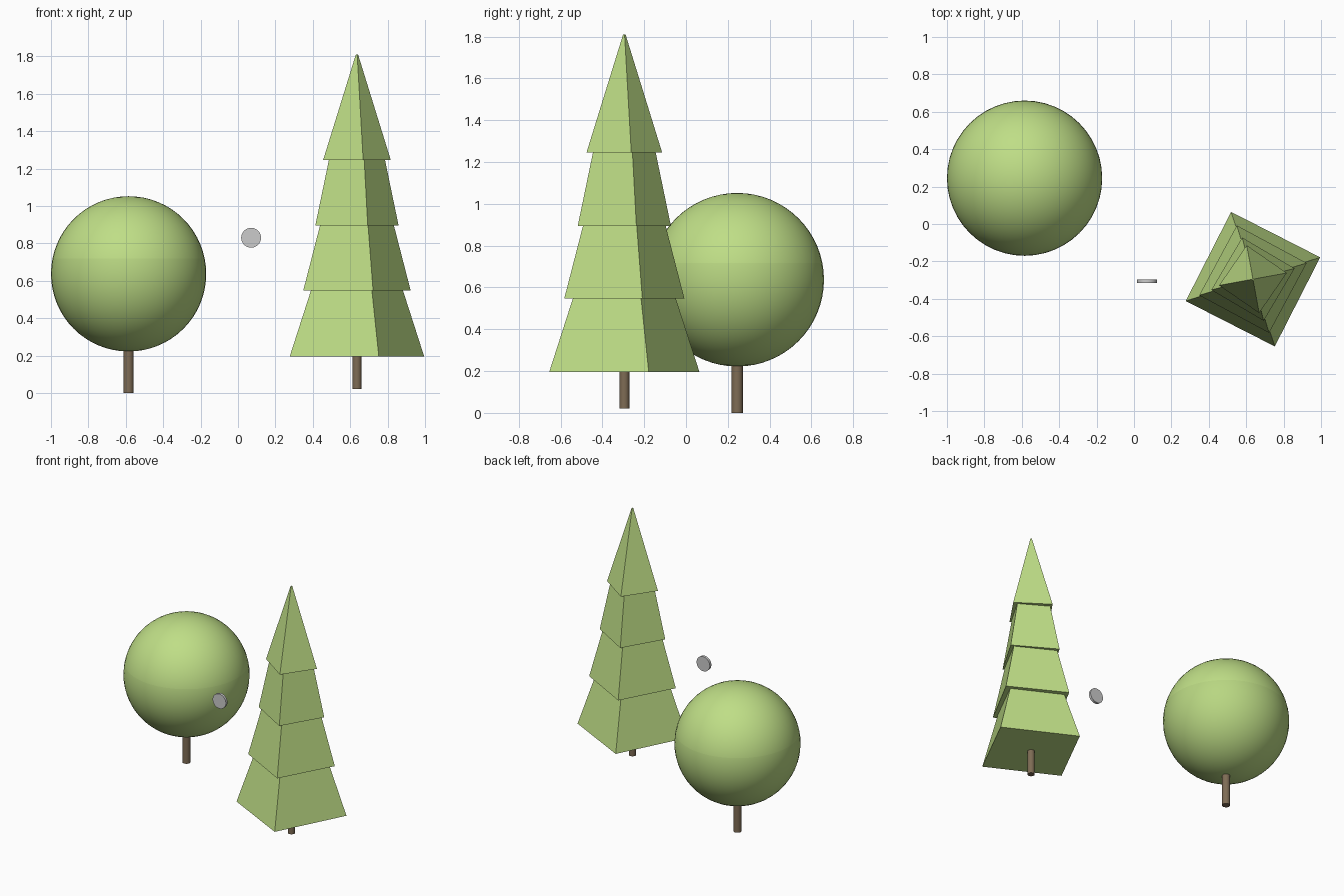
import bpy
import math

default = bpy.data.objects.get("Cube")
if default:
    bpy.data.objects.remove(default, do_unlink=True)


def material(name, rgb):
    m = bpy.data.materials.new(name)
    m.use_nodes = True
    m.diffuse_color = (*rgb, 1)
    m.node_tree.nodes["Principled BSDF"].inputs["Base Color"].default_value = (*rgb, 1)
    return m


LEAF = material("leaf green", (0.52, 0.73, 0.24))
LEAF_LOW = material("lower leaf green", (0.48, 0.675, 0.222))
BARK = material("bark brown", (0.21, 0.15, 0.09))
GREY = material("light grey", (0.6, 0.6, 0.6))


def finish(name, *mats, smooth=False):
    ob = bpy.context.object
    ob.name = name
    for m in mats:
        ob.data.materials.append(m)
    if smooth:
        bpy.ops.object.shade_smooth_by_angle(angle=math.radians(40))
    return ob


def cylinder(name, mat, radius, start, end, x, y):
    bpy.ops.mesh.primitive_cylinder_add(
        vertices=24, radius=radius, depth=end - start, location=(x, y, (start + end) / 2))
    return finish(name, mat, smooth=True)


# Round tree: trunk and ball crown, with a paler upper cap
ROUND_X, ROUND_Y, CROWN_Z = -0.585, 0.245, 0.637
cylinder("round_tree_trunk", BARK, 0.027, 0, 0.3, ROUND_X, ROUND_Y)
bpy.ops.mesh.primitive_uv_sphere_add(
    segments=48, ring_count=32, radius=0.415, location=(ROUND_X, ROUND_Y, CROWN_Z))
crown = finish("round_tree_crown", LEAF, LEAF_LOW, smooth=True)
for face in crown.data.polygons:
    face.material_index = 0 if face.center.z > 0.08 else 1

# Pine: trunk and four square tiers, each turned a little from the one below
PINE_X, PINE_Y = 0.636, -0.295
cylinder("pine_trunk", BARK, 0.024, 0.02, 0.3, PINE_X, PINE_Y)
# bottom height, top height, bottom radius, top radius, turn in degrees
tiers = [
    (0.195, 0.55, 0.378, 0.258, 18),
    (0.547, 0.9, 0.3, 0.205, 16.7),
    (0.895, 1.25, 0.23, 0.154, 14.5),
    (1.245, 1.81, 0.184, 0.006, 10.4),
]
for i, (low, high, wide, narrow, turn) in enumerate(tiers, 1):
    bpy.ops.mesh.primitive_cone_add(
        vertices=4, radius1=wide, radius2=narrow, depth=high - low,
        location=(PINE_X, PINE_Y, (low + high) / 2), rotation=(0, 0, math.radians(turn)))
    finish(f"pine_tier_{i}", LEAF)

# Small upright disc floating between the trees
bpy.ops.mesh.primitive_cylinder_add(
    vertices=32, radius=0.053, depth=0.018, location=(0.07, -0.306, 0.83),
    rotation=(math.pi / 2, 0, 0))
finish("floating_disc", GREY, smooth=True)
